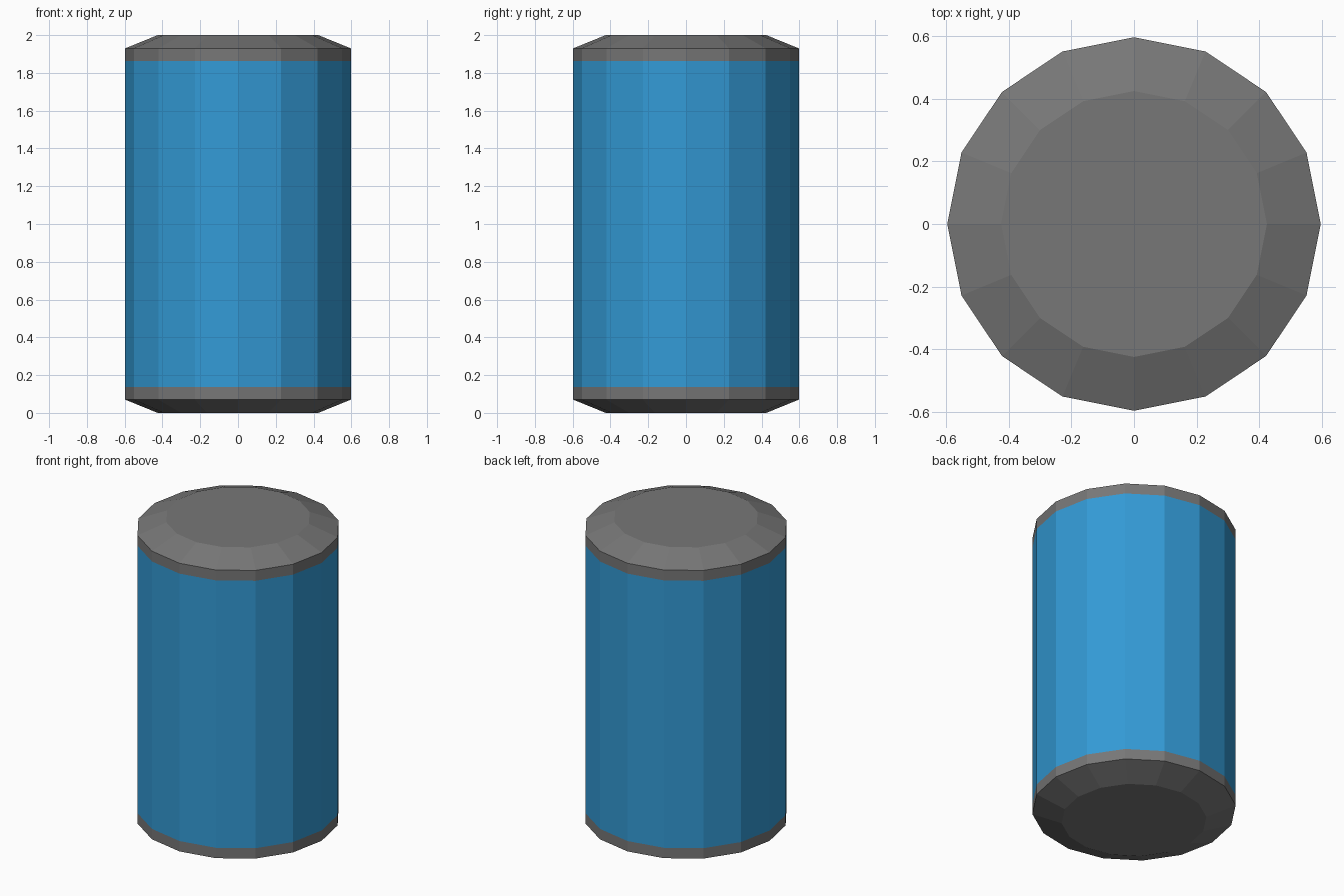
import bpy, bmesh, math

if "Cube" in bpy.data.objects:
    bpy.data.objects.remove(bpy.data.objects["Cube"])

def material(name, rgb):
    m = bpy.data.materials.new(name)
    m.diffuse_color = (*rgb, 1.0)
    m.use_nodes = True
    m.node_tree.nodes["Principled BSDF"].inputs["Base Color"].default_value = m.diffuse_color
    return m

grey = material("grey_metal", (0.185, 0.185, 0.185))
blue = material("blue_paint", (0.033, 0.325, 0.67))

SIDES = 16
R, R_IN = 0.597, 0.425

def lathe(name, profile, mat, cap_bottom=False, cap_top=False):
    """Sweep (radius, z) points round z, low to high, with optional end caps."""
    bm = bmesh.new()
    rings = [[bm.verts.new((r * math.cos(2 * math.pi * i / SIDES),
                            r * math.sin(2 * math.pi * i / SIDES), z))
              for i in range(SIDES)] for r, z in profile]
    for a, b in zip(rings, rings[1:]):
        for i in range(SIDES):
            j = (i + 1) % SIDES
            bm.faces.new((a[i], a[j], b[j], b[i]))
    if cap_bottom:
        bm.faces.new(rings[0][::-1])
    if cap_top:
        bm.faces.new(rings[-1])
    me = bpy.data.meshes.new(name)
    bm.to_mesh(me)
    bm.free()
    me.materials.append(mat)
    ob = bpy.data.objects.new(name, me)
    bpy.context.collection.objects.link(ob)
    return ob

# Bevelled bottom end, painted wall, bevelled top end
lathe("bottom_end", [(R_IN, 0), (R, 0.07), (R, 0.137)], grey, cap_bottom=True)
lathe("barrel_wall", [(R, 0.137), (R, 1.863)], blue)
lathe("top_end", [(R, 1.863), (R, 1.93), (R_IN, 2.0)], grey, cap_top=True)
